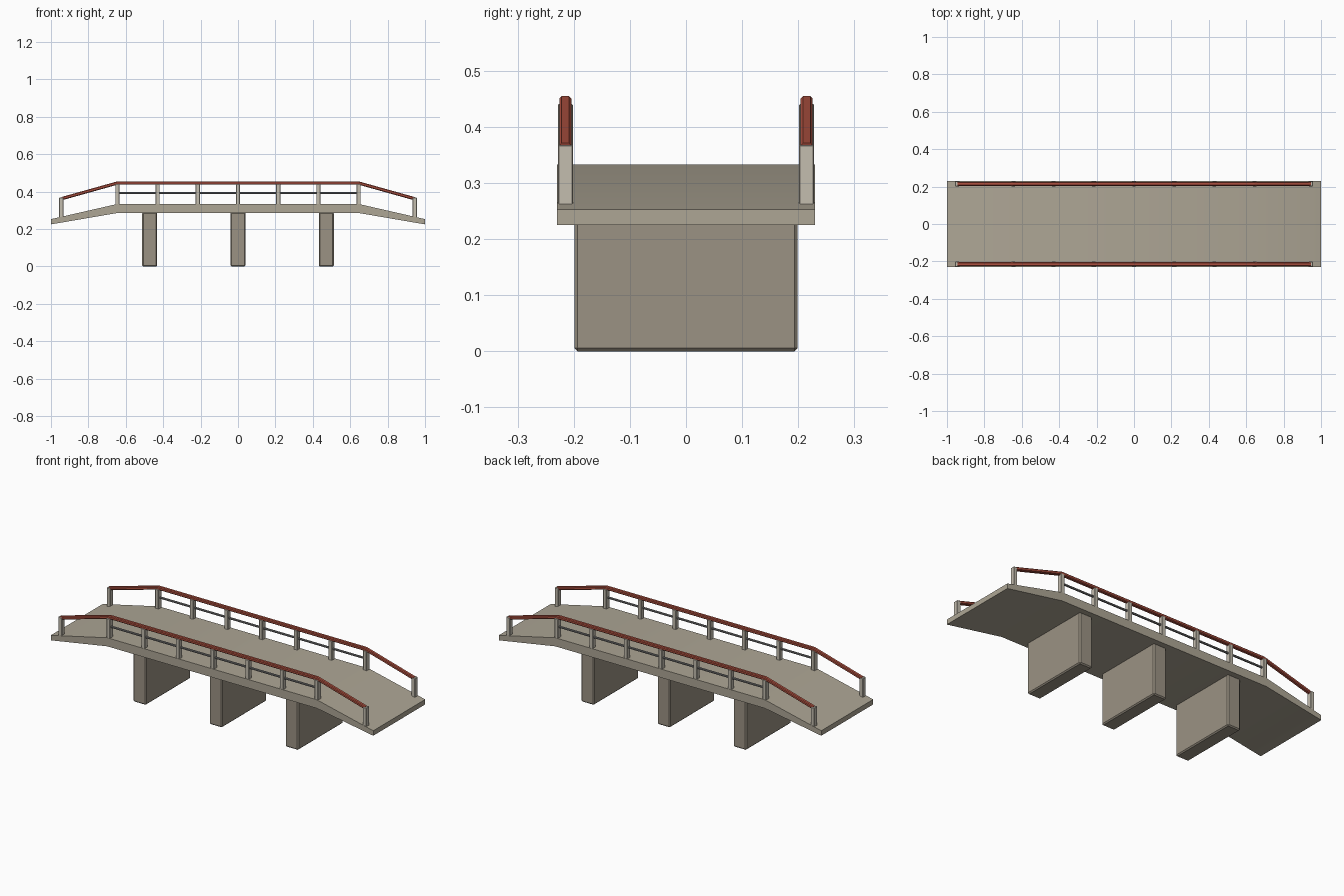
import bpy, bmesh, math

if "Cube" in bpy.data.objects:
    bpy.data.objects.remove(bpy.data.objects["Cube"])


def material(name, rgb):
    m = bpy.data.materials.new(name)
    m.diffuse_color = (*rgb, 1)
    m.use_nodes = True
    m.node_tree.nodes["Principled BSDF"].inputs["Base Color"].default_value = m.diffuse_color
    return m


CONCRETE = material("concrete", (0.42, 0.38, 0.30))
PIER = material("pier_stone", (0.33, 0.29, 0.23))
POST = material("post_stone", (0.55, 0.51, 0.43))
RED = material("red_paint", (0.42, 0.08, 0.05))
METAL = material("grey_metal", (0.22, 0.22, 0.22))


def finish(name, bm, mat, smooth=False):
    bmesh.ops.recalc_face_normals(bm, faces=bm.faces)
    mesh = bpy.data.meshes.new(name)
    bm.to_mesh(mesh)
    bm.free()
    mesh.materials.append(mat)
    ob = bpy.data.objects.new(name, mesh)
    bpy.context.collection.objects.link(ob)
    if smooth:
        bpy.ops.object.select_all(action='DESELECT')
        ob.select_set(True)
        bpy.context.view_layer.objects.active = ob
        bpy.ops.object.shade_smooth_by_angle(angle=math.radians(30))
    return ob


def box(name, x, y, z, mat, bevel):
    """Bevelled box from (min, max) ranges."""
    bm = bmesh.new()
    bmesh.ops.create_cube(bm, size=1)
    for v in bm.verts:
        v.co = [r[0] if c < 0 else r[1] for c, r in zip(v.co, (x, y, z))]
    bmesh.ops.bevel(bm, geom=bm.edges[:], offset=bevel, segments=1,
                    affect='EDGES')
    return finish(name, bm, mat)


def sweep(name, path, section, y, mat, smooth=False):
    """Carry a closed y-z section along an x-z path."""
    bm = bmesh.new()
    rings = [[bm.verts.new((px, y + sy, pz + sz)) for sy, sz in section]
             for px, pz in path]
    n = len(section)
    for a, b in zip(rings, rings[1:]):
        for i in range(n):
            bm.faces.new((a[i], a[(i + 1) % n], b[(i + 1) % n], b[i]))
    bm.faces.new(rings[0])
    bm.faces.new(rings[-1])
    return finish(name, bm, mat, smooth)


def chamfered(w, h, c):
    w, h = w / 2, h / 2
    return [(w, h - c), (w - c, h), (c - w, h), (-w, h - c),
            (-w, c - h), (c - w, -h), (w - c, -h), (w, c - h)]


# Deck: flat middle with sloping tapered ends
bm = bmesh.new()
outline = [(-1, 0.253), (-0.65, 0.333), (0.65, 0.333), (1, 0.253),
           (1, 0.225), (0.65, 0.285), (-0.65, 0.285), (-1, 0.225)]
sides = [[bm.verts.new((x, y, z)) for x, z in outline] for y in (-0.23, 0.23)]
for a, b, c, d in ((0, 1, 6, 7), (1, 2, 5, 6), (2, 3, 4, 5)):
    for s in sides:
        bm.faces.new([s[i] for i in (a, b, c, d)])
for i in range(8):
    j = (i + 1) % 8
    bm.faces.new((sides[0][i], sides[0][j], sides[1][j], sides[1][i]))
finish("deck", bm, CONCRETE, smooth=True)

# Piers
for i, x in enumerate((-0.472, 0, 0.472)):
    box(f"pier_{i + 1}", (x - 0.04, x + 0.04), (-0.199, 0.199), (0, 0.29),
        PIER, 0.006)

# Railings on both sides
for side, y in (("front", -0.215), ("back", 0.215)):
    yr = (y - 0.0135, y + 0.0135)
    for i in range(7):
        x = (i - 3) * 0.215
        box(f"{side}_post_{i + 1}", (x - 0.011, x + 0.011), yr,
            (0.325, 0.441), POST, 0.002)
    for end, x in (("left", -0.945), ("right", 0.945)):
        box(f"{side}_{end}_end_post", (x - 0.011, x + 0.011), yr,
            (0.258, 0.368), POST, 0.002)
    sweep(f"{side}_handrail",
          [(-0.945, 0.362), (-0.645, 0.446), (0.645, 0.446), (0.945, 0.362)],
          chamfered(0.021, 0.018, 0.004), y, RED)
    sweep(f"{side}_middle_rail", [(-0.645, 0.393), (0.645, 0.393)],
          chamfered(0.01, 0.01, 0.002), y, METAL)
